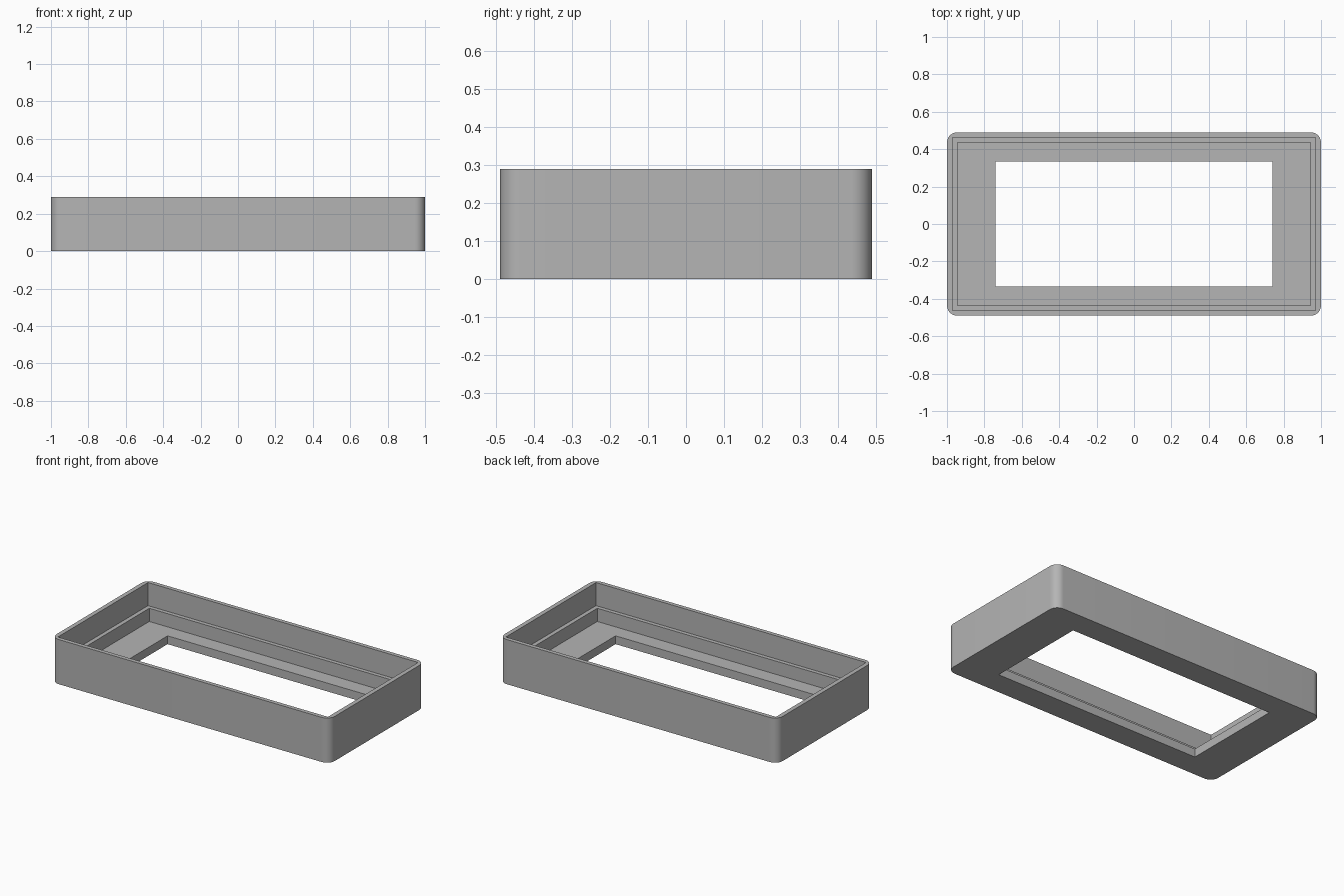
import bpy, bmesh
from mathutils import Matrix, Vector

if "Cube" in bpy.data.objects:
    bpy.data.objects.remove(bpy.data.objects["Cube"])

HEIGHT = 0.29
grey = bpy.data.materials.new("grey plastic")
grey.diffuse_color = (0.46, 0.46, 0.46, 1)
grey.use_nodes = True
grey.node_tree.nodes["Principled BSDF"].inputs["Base Color"].default_value = grey.diffuse_color


def box(name, half_x, half_y, z0, z1, radius=0):
    """Box between two heights, optionally with rounded vertical edges."""
    bm = bmesh.new()
    bmesh.ops.create_cube(
        bm, size=1,
        matrix=Matrix.Translation((0, 0, (z0 + z1) / 2))
        @ Matrix.Diagonal(Vector((2 * half_x, 2 * half_y, z1 - z0, 1))))
    if radius:
        upright = [e for e in bm.edges
                   if abs(e.verts[0].co.z - e.verts[1].co.z) > 0.01]
        bmesh.ops.bevel(bm, geom=upright, offset=radius, segments=10,
                        profile=0.5, affect='EDGES')
    mesh = bpy.data.meshes.new(name)
    bm.to_mesh(mesh)
    bm.free()
    mesh.materials.append(grey)
    obj = bpy.data.objects.new(name, mesh)
    bpy.context.collection.objects.link(obj)
    return obj


# Outer body with rounded corners
frame = box("bezel_frame", 1.0, 0.49, 0, HEIGHT, radius=0.055)
bpy.context.view_layer.objects.active = frame
frame.select_set(True)

# Stepped pockets and the through window: name, half x, half y, floor height
for name, hx, hy, floor in (("upper_pocket", 0.971, 0.463, 0.14),
                            ("lower_pocket", 0.944, 0.437, 0.054),
                            ("window", 0.741, 0.335, -0.1)):
    cutter = box(name + "_cutter", hx, hy, floor, HEIGHT + 0.1)
    cutter.hide_render = True
    mod = frame.modifiers.new(name, 'BOOLEAN')
    mod.operation = 'DIFFERENCE'
    mod.solver = 'EXACT'
    mod.object = cutter
    bpy.ops.object.modifier_apply(modifier=mod.name)
    bpy.data.objects.remove(cutter)

# Smooth the rounded corners, keep the rims sharp
bpy.ops.object.shade_smooth_by_angle(angle=0.52)
